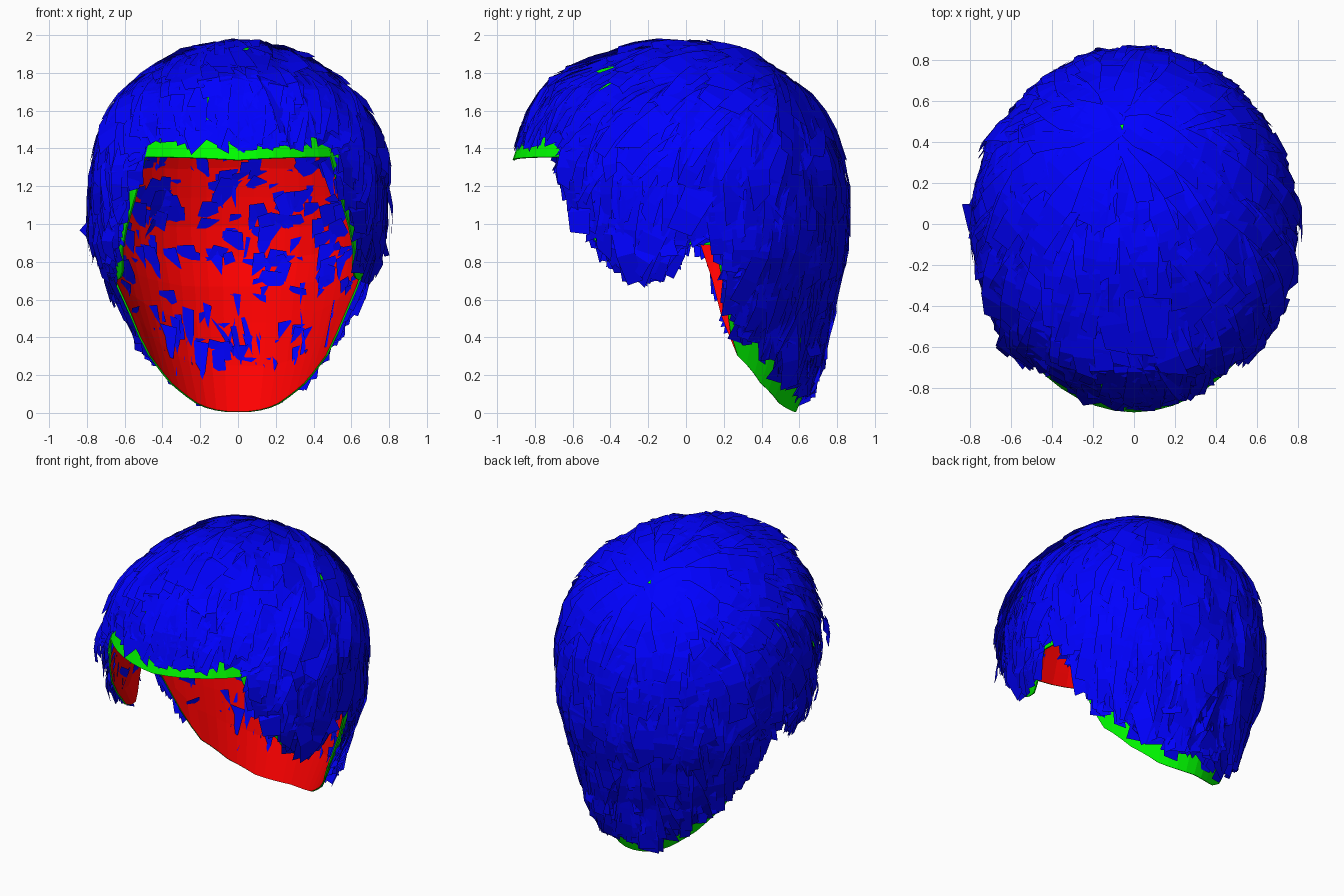
import bpy, math, random
from mathutils import Vector

if "Cube" in bpy.data.objects:
    bpy.data.objects.remove(bpy.data.objects["Cube"])

random.seed(11)
C = Vector((0, 0, 1.1))                        # middle of the head
WHORL = Vector((-0.06, 0.5, 0.75)).normalized()

# head radius by elevation angle, seen towards the front, side and back
FRONT = [(-90, .9), (-30, .85), (0, .9), (15, .95), (22, .945), (30, .965), (41, .97), (51, .91), (60, .87), (90, .84)]
SIDE = [(-90, 1.1), (-60, .96), (-45, .83), (-30, .775), (0, .745), (30, .80), (45, .82), (60, .83), (90, .84)]
BACK = [(-90, 1.4), (-60, 1.23), (-45, 1.0), (-30, .88), (0, .82), (30, .84), (60, .85), (75, .835), (90, .84)]
# lowest elevation of the hairline by angle from the front (0) to the nape (180)
LINE = [(0, 14.6), (37, 17), (39, 9), (44, -3), (50, -11), (61, -28), (71, -31), (80, -27), (90, -16)]
EAR_L = [(96, -16), (107, -43)]
EAR_R = [(103, -16), (111, -45)]
NAPE = [(118, -55), (138, -60.5), (157, -62.8), (180, -62)]
# gap between hair tips and hairline
GAP = [(0, 4), (36, 4), (45, 0), (60, 2), (70, 1), (80, 0), (90, 0), (115, 4), (180, 4)]


def lerp(table, v):
    for (a, p), (b, q) in zip(table, table[1:]):
        if v <= b:
            return p + (q - p) * max(0, (v - a) / (b - a))
    return table[-1][1]


def angles(d):
    return (math.degrees(math.atan2(abs(d.x), -d.y)),
            math.degrees(math.asin(max(-1, min(1, d.z)))))


def radius(d):
    th, ph = angles(d)
    c = math.cos(math.radians(th)) ** 2
    fb = lerp(FRONT if th < 90 else BACK, ph)
    return (c / fb ** 2 + (1 - c) / lerp(SIDE, ph) ** 2) ** -0.5


def hairline(d):
    ear = EAR_R if d.x > 0 else EAR_L
    return lerp(LINE + ear + NAPE, angles(d)[0])


def material(name, rgb):
    m = bpy.data.materials.new(name)
    m.diffuse_color = (*rgb, 1)
    m.use_nodes = True
    m.node_tree.nodes["Principled BSDF"].inputs["Base Color"].default_value = m.diffuse_color
    return m


def add_mesh(name, verts, faces, mats):
    me = bpy.data.meshes.new(name)
    me.from_pydata(verts, [], faces)
    for m in mats:
        me.materials.append(m)
    ob = bpy.data.objects.new(name, me)
    bpy.context.collection.objects.link(ob)
    return ob


green = material("cap_outside", (0, 1, 0))
red = material("cap_lining", (1, 0, 0))
blue = material("hair", (0, 0, 1))

# scalp cap: rings from the crown down to the hairline
SEG, ROWS = 60, 14
verts, faces = [C + Vector((0, 0, radius(Vector((0, 0, 1)))))], []
for j in range(1, ROWS + 1):
    for i in range(SEG):
        a = math.tau * i / SEG
        flat = Vector((math.sin(a), -math.cos(a), 0))
        p = math.radians(90 + (hairline(flat) - 90) * j / ROWS)
        d = flat * math.cos(p) + Vector((0, 0, math.sin(p)))
        verts.append(C + d * radius(d))
for i in range(SEG):
    k = (i + 1) % SEG
    faces.append((0, 1 + i, 1 + k))
    for j in range(ROWS - 1):
        u, v = 1 + j * SEG, 1 + (j + 1) * SEG
        faces.append((u + i, v + i, v + k, u + k))
cap = add_mesh("scalp_cap", verts, faces, [green, red])
lining = cap.modifiers.new("lining", 'SOLIDIFY')
lining.thickness = 0.01
lining.offset = -1
lining.material_offset = 1


# hair cards: strips that flow away from the whorl and hang down
def flow(d):
    away = d - WHORL
    away = (away - d * away.dot(d)).normalized()
    down = Vector((0, 0, -1)) + d * d.z
    low = max(0, min(1, (0.75 - d.z) / 0.7))
    t = away * (1 - 0.75 * low) + down * 0.75 * low
    return t.normalized()


verts, faces = [], []


def add_card(d, sink=0.03, wide=1):
    length, width = random.uniform(0.3, 0.52), random.uniform(0.08, 0.2) * wide
    steps = 4
    root, tip = random.uniform(-sink, 0.015), random.uniform(0.01, 0.045)
    if abs(d.x) > 0.6 and random.random() < 0.1:   # stray, lifted tips
        tip += random.uniform(0.01, 0.04)
    yaw, roll = random.gauss(0, 0.22), random.gauss(0, 0.12)
    path = []
    for s in range(steps + 1):
        th, ph = angles(d)
        if ph < hairline(d) + lerp(GAP, th) + random.uniform(-1, 1.5):
            break
        t = flow(d)
        side = d.cross(t)
        t = (t + side * yaw).normalized()
        path.append((d.copy(), d.cross(t).normalized(), t))
        d = (d + t * length / steps / radius(d)).normalized()
    if len(path) < 2:
        return
    base = len(verts)
    for s, (p, side, t) in enumerate(path):
        f = s / (len(path) - 1)
        fringe = 0.4 if p.y < -0.75 else 1         # fringe lies flat
        mid = C + p * (radius(p) + root + (tip * fringe - root) * min(1, f * 1.6))
        w = width * (0.6 if f == 0 else 1 - 0.3 * f) / 2
        for sign in (-1, 1):
            jag = t * random.uniform(-0.05, 0.05) if f == 1 else Vector()
            verts.append(mid + (side + p * roll) * w * sign + jag)
        if s:
            q = base + 2 * s
            faces.append((q - 2, q - 1, q + 1, q))


count = 0
while count < 1500:
    d = Vector([random.gauss(0, 1) for _ in range(3)]).normalized()
    if angles(d)[1] > hairline(d) + 5 and (d - WHORL).length > 0.04:
        add_card(d)
        count += 1
# extra cards laid over the crown, closing the whorl
for i in range(70):
    a, r = math.tau * i * 0.618, 0.005 + 0.25 * i / 70
    offset = Vector((math.cos(a), math.sin(a), 0)) * r
    add_card((WHORL + offset).normalized(), -0.01, 1.1)
add_mesh("hair_cards", verts, faces, [blue])
